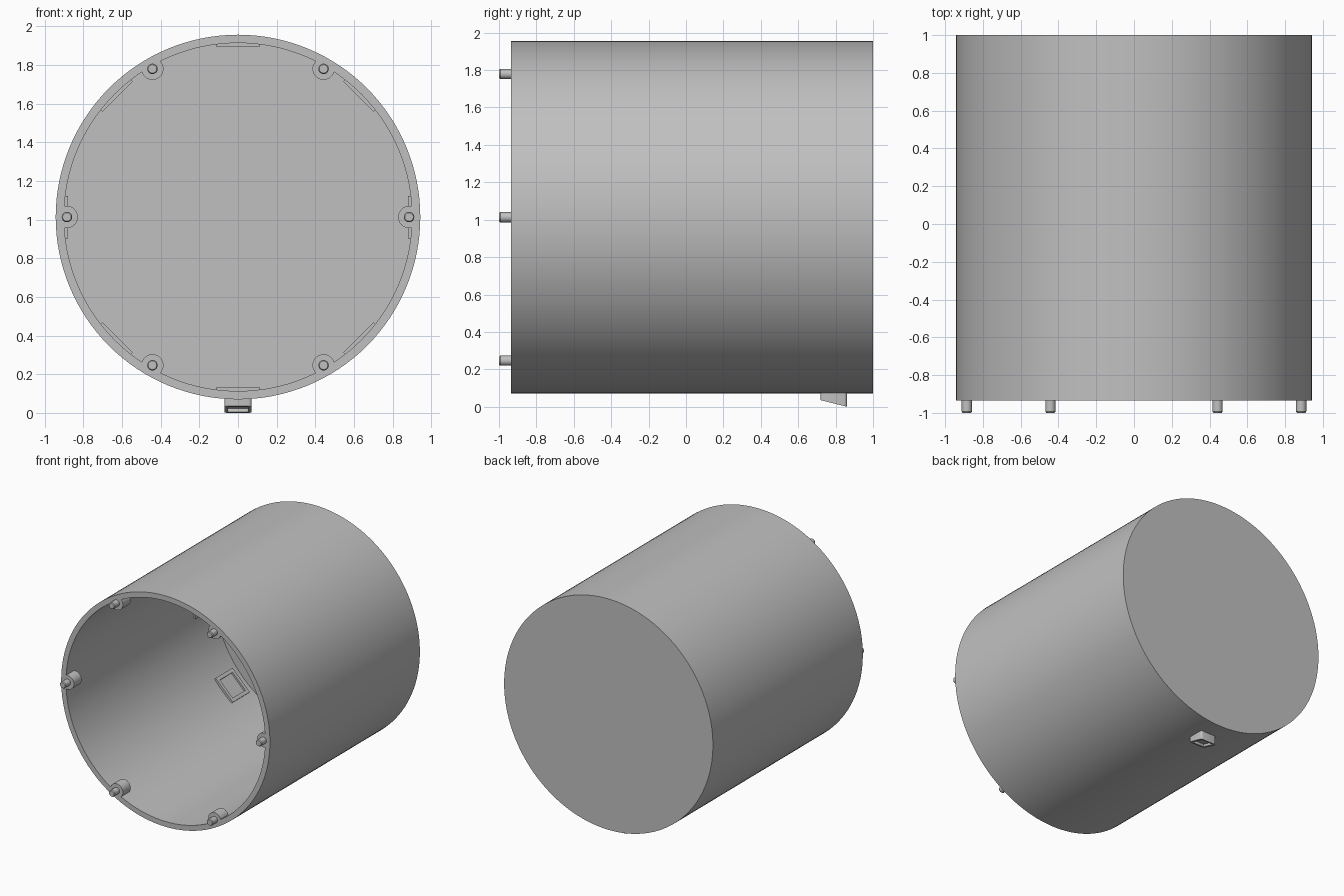
import bpy, bmesh, math
from mathutils import Matrix, Vector

if "Cube" in bpy.data.objects:
    bpy.data.objects.remove(bpy.data.objects["Cube"])

CZ = 1.013                      # height of the drum axis
R_OUT, R_IN = 0.943, 0.9
FRONT, BACK = -0.935, 1.0

grey = bpy.data.materials.new("light grey plastic")
grey.use_nodes = True
COLOUR = (0.53, 0.53, 0.53, 1)
grey.diffuse_color = COLOUR
grey.node_tree.nodes["Principled BSDF"].inputs["Base Color"].default_value = COLOUR


def finish(name, bm, matrix=Matrix(), smooth=True):
    bmesh.ops.recalc_face_normals(bm, faces=bm.faces)
    bm.transform(matrix)
    mesh = bpy.data.meshes.new(name)
    bm.to_mesh(mesh)
    bm.free()
    mesh.materials.append(grey)
    obj = bpy.data.objects.new(name, mesh)
    bpy.context.collection.objects.link(obj)
    if smooth:
        bpy.ops.object.select_all(action="DESELECT")
        obj.select_set(True)
        bpy.context.view_layer.objects.active = obj
        bpy.ops.object.shade_smooth_by_angle(angle=math.radians(30))
    return obj


def lathe(name, profile, x=0, z=CZ, sides=128):
    """Spin (radius, y) points round an axis along y; ends are capped."""
    bm = bmesh.new()
    rings = [[bm.verts.new((x + r * math.cos(a), y, z + r * math.sin(a)))
              for a in (math.tau * i / sides for i in range(sides))]
             for r, y in profile]
    for lower, upper in zip(rings, rings[1:]):
        for i in range(sides):
            j = (i + 1) % sides
            bm.faces.new((lower[i], lower[j], upper[j], upper[i]))
    bm.faces.new(rings[0])
    bm.faces.new(rings[-1])
    return finish(name, bm)


def inset_box(bm, face, border, depth):
    """Sink a recess into one face of a box."""
    bmesh.ops.inset_region(bm, faces=[face], thickness=border)
    sunk = bmesh.ops.extrude_discrete_faces(bm, faces=[face])["faces"][0]
    normal = sunk.normal.copy()
    bmesh.ops.translate(bm, verts=sunk.verts, vec=-normal * depth)


# Drum shell: closed at the back, open at the front
lathe("drum_shell", [(R_IN, BACK - 0.015), (R_IN, FRONT), (R_OUT, FRONT), (R_OUT, BACK)])

# Six screw bosses with locating pegs round the rim
for k in range(6):
    a = math.radians(60 * k)
    x, z = 0.885 * math.cos(a), CZ + 0.885 * math.sin(a)
    lathe(f"rim_boss_{k + 1}", [(0.057, FRONT), (0.057, FRONT + 0.1)], x, z, 32)
    lathe(f"locating_peg_{k + 1}", [(0.027, FRONT + 0.02), (0.027, -0.993), (0.022, -1.0)], x, z, 24)

# Eight square frames on the inner wall near the back
for k in range(8):
    bm = bmesh.new()
    bmesh.ops.create_cube(bm, size=1, matrix=Matrix.Diagonal((0.22, 0.22, 0.035, 1)))
    bm.normal_update()
    inset_box(bm, min(bm.faces, key=lambda f: f.normal.z), 0.04, 0.015)
    turn = Matrix.Rotation(math.radians(45 * k), 4, "Y")
    place = Matrix.Translation((0, 0.82, CZ)) @ turn @ Matrix.Translation((0, 0, 0.8975))
    finish(f"inner_frame_{k + 1}", bm, place, smooth=False)

# Wedge-shaped spout under the back, recessed on its sloping underside
bm = bmesh.new()
side = [(0.72, 0.09), (0.72, 0.035), (0.86, 0.0), (0.86, 0.09)]
bottom = bm.faces.new([bm.verts.new((-0.07, y, z)) for y, z in side])
ext = bmesh.ops.extrude_face_region(bm, geom=[bottom])["geom"]
bmesh.ops.translate(bm, vec=(0.14, 0, 0), verts=[v for v in ext if isinstance(v, bmesh.types.BMVert)])
bmesh.ops.recalc_face_normals(bm, faces=bm.faces)
uprights = [e for e in bm.edges
            if abs(e.verts[0].co.z - e.verts[1].co.z) > 0.04]
bmesh.ops.bevel(bm, geom=uprights, offset=0.015, segments=4, profile=0.5, affect="EDGES")
bm.normal_update()
inset_box(bm, min(bm.faces, key=lambda f: f.normal.z + (f.calc_center_median().z > 0.06) * 2), 0.018, 0.02)
finish("underside_spout", bm)
